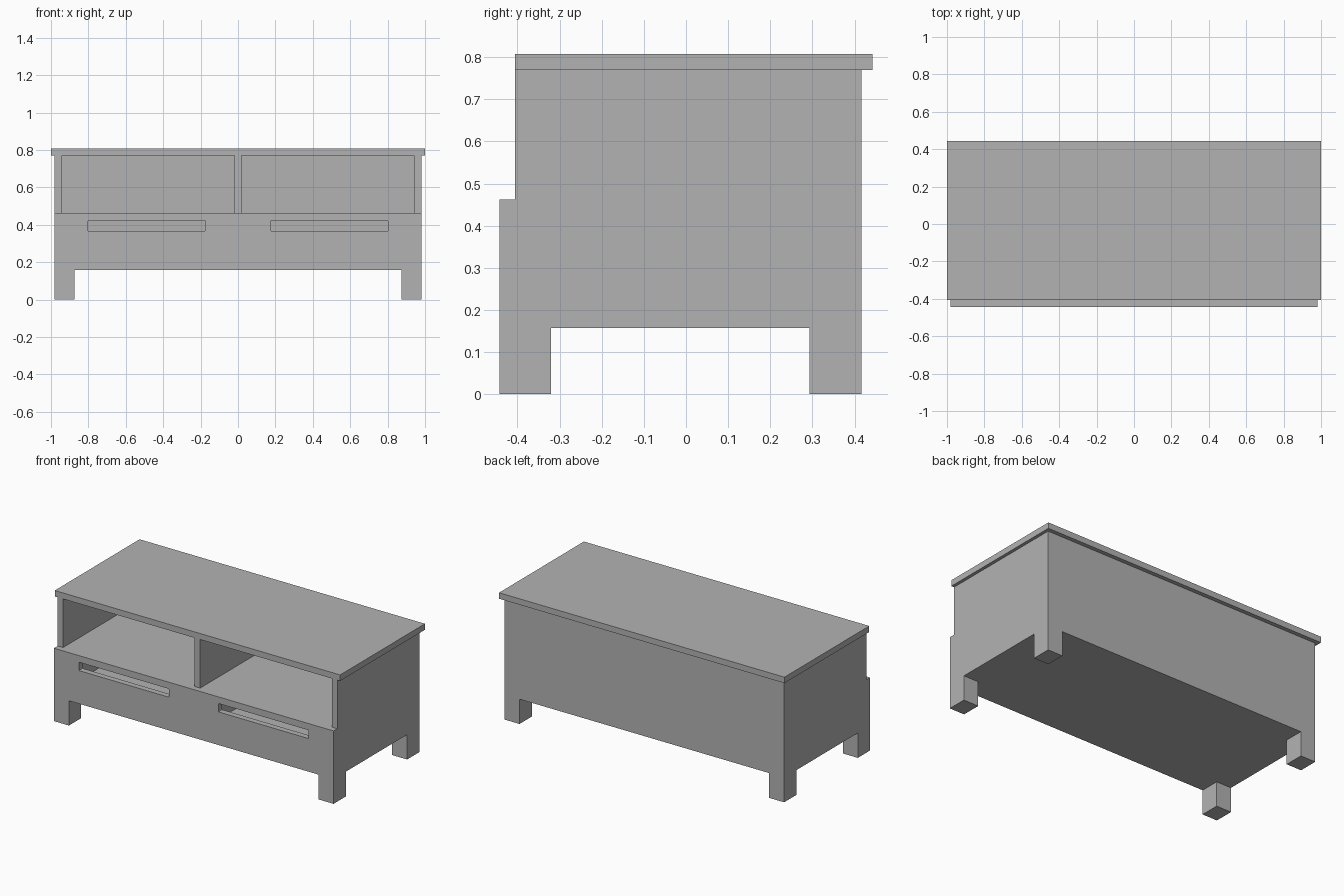
import bpy
import bmesh
from mathutils import Vector

if "Cube" in bpy.data.objects:
    bpy.data.objects.remove(bpy.data.objects["Cube"], do_unlink=True)

grey = bpy.data.materials.new("plain grey")
grey.use_nodes = True
colour = (0.45, 0.45, 0.45, 1)
grey.diffuse_color = colour
grey.node_tree.nodes["Principled BSDF"].inputs["Base Color"].default_value = colour


def box(name, x, y, z):
    """Axis-aligned box from (low, high) pairs."""
    low, high = (Vector(c) for c in zip(x, y, z))
    bm = bmesh.new()
    bmesh.ops.create_cube(bm, size=1)
    for v in bm.verts:
        v.co = (low + high) / 2 + v.co * (high - low)
    mesh = bpy.data.meshes.new(name)
    bm.to_mesh(mesh)
    bm.free()
    mesh.materials.append(grey)
    obj = bpy.data.objects.new(name, mesh)
    bpy.context.collection.objects.link(obj)
    return obj


# Main dimensions
side, inner, half_div = 0.98, 0.942, 0.019
front, body_front, back = -0.443, -0.406, 0.417
back_in = back - 0.037
base, floor_top = 0.157, 0.195
shelf_low, shelf_top, body_top, top = 0.425, 0.462, 0.77, 0.808

# Table top
box("table_top", (-1, 1), (body_front, 0.443), (body_top, top))

# Carcass
box("bottom_board", (-inner, inner), (body_front, back_in), (base, floor_top))
box("middle_shelf", (-inner, inner), (body_front, back_in), (shelf_low, shelf_top))
box("back_panel", (-inner, inner), (back_in, back), (base, body_top))
box("lower_divider", (-half_div, half_div), (body_front, back_in), (floor_top, shelf_low))
box("upper_divider", (-half_div, half_div), (body_front, back_in), (shelf_top, body_top))

# Sides and legs, mirrored left and right
for label, s in (("left", 1), ("right", -1)):
    box(label + "_side_panel", sorted((s * inner, s * side)),
        (body_front, back), (base, body_top))
    leg_x = sorted((s * 0.875, s * side))
    box(label + "_front_leg", leg_x, (front, -0.32), (0, base))
    box(label + "_back_leg", leg_x, (0.293, back), (0, base))

# Front panel with two cut-through handle slots
panel = box("front_panel", (-side, side), (front, body_front), (base, shelf_top))
for s in (1, -1):
    cutter = box("slot_cutter", sorted((s * 0.173, s * 0.805)), (-0.6, -0.3), (0.367, 0.42))
    cutter.hide_render = True
    bm = bmesh.new()
    bm.from_mesh(cutter.data)
    long_edges = [e for e in bm.edges
                  if abs(e.verts[0].co.y - e.verts[1].co.y) > 0.2]
    bmesh.ops.bevel(bm, geom=long_edges, offset=0.005, segments=2,
                    profile=0.5, affect="EDGES")
    bm.to_mesh(cutter.data)
    bm.free()
    cut = panel.modifiers.new("slot", "BOOLEAN")
    cut.operation = "DIFFERENCE"
    cut.solver = "EXACT"
    cut.object = cutter
    bpy.context.view_layer.objects.active = panel
    bpy.ops.object.modifier_apply(modifier=cut.name)
    bpy.data.objects.remove(cutter, do_unlink=True)
